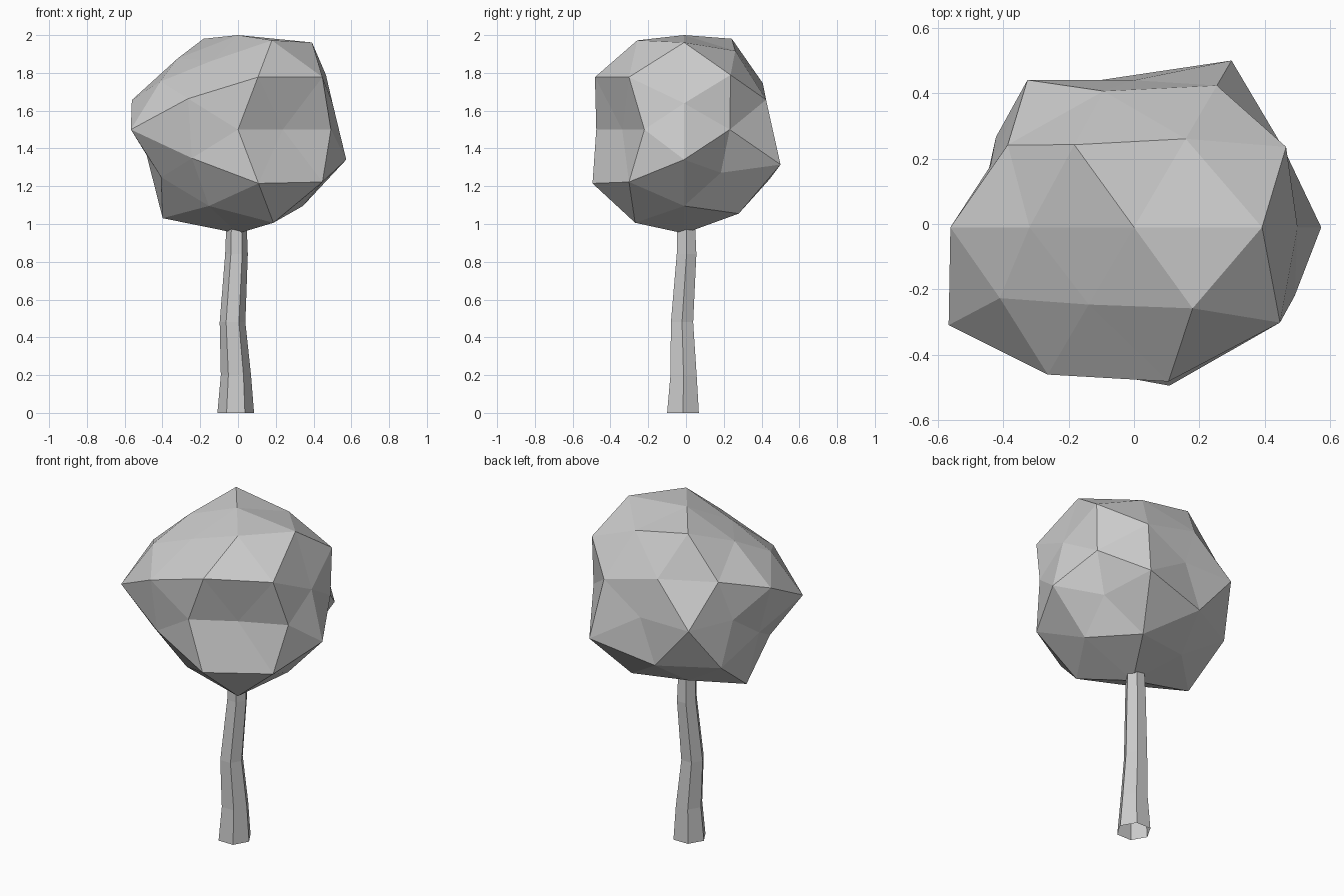
import bpy, bmesh, math
from mathutils import Vector

if "Cube" in bpy.data.objects:
    bpy.data.objects.remove(bpy.data.objects["Cube"])


def add_object(name, bm):
    bmesh.ops.recalc_face_normals(bm, faces=bm.faces)
    mesh = bpy.data.meshes.new(name)
    bm.to_mesh(mesh)
    bm.free()
    obj = bpy.data.objects.new(name, mesh)
    bpy.context.collection.objects.link(obj)
    return obj


# Crown: icosphere lying with its pole towards the front, each vertex pushed
# in or out. Radii run ring by ring from front pole to back pole, by azimuth.
RADII = [
    0.465,
    0.385, 0.555, 0.53, 0.49, 0.57,
    0.555, 0.45, 0.57, 0.50, 0.555,
    0.47, 0.555, 0.485, 0.48, 0.58,
    0.45, 0.57, 0.50, 0.465, 0.505, 0.435, 0.58, 0.55, 0.50, 0.515,
    0.55, 0.565, 0.42, 0.50, 0.435,
    0.46, 0.515, 0.48, 0.525, 0.55,
    0.51, 0.49, 0.53, 0.53, 0.60,
    0.45,
]


def ring_order(v):
    azimuth = round(math.degrees(math.atan2(v.co.y, v.co.x))) % 360
    return (-round(v.co.z, 2), azimuth)


bm = bmesh.new()
bmesh.ops.create_icosphere(bm, subdivisions=2, radius=1)
for v, r in zip(sorted(bm.verts, key=ring_order), RADII):
    d = v.co.normalized()
    v.co = Vector((1.17 * r * d.x, -0.01 - r * d.z, 1.5 + r * d.y))
add_object("crown", bm)

# Trunk: crooked six-sided tube, open at the base (x, y, z, radius)
PATH = [
    (-0.012, -0.016, 0.0, 0.097),
    (-0.011, -0.013, 0.20, 0.08),
    (-0.029, -0.021, 0.48, 0.068),
    (-0.008, 0.003, 0.84, 0.06),
    (-0.008, 0.0, 1.10, 0.05),
]
bm = bmesh.new()
rings = []
for x, y, z, r in PATH:
    rings.append([bm.verts.new((x + r * math.cos(k * math.pi / 3),
                                y + r * math.sin(k * math.pi / 3), z))
                  for k in range(6)])
for low, high in zip(rings, rings[1:]):
    for k in range(6):
        n = (k + 1) % 6
        bm.faces.new((low[k], low[n], high[n], high[k]))
bm.faces.new(rings[-1])
add_object("trunk", bm)
